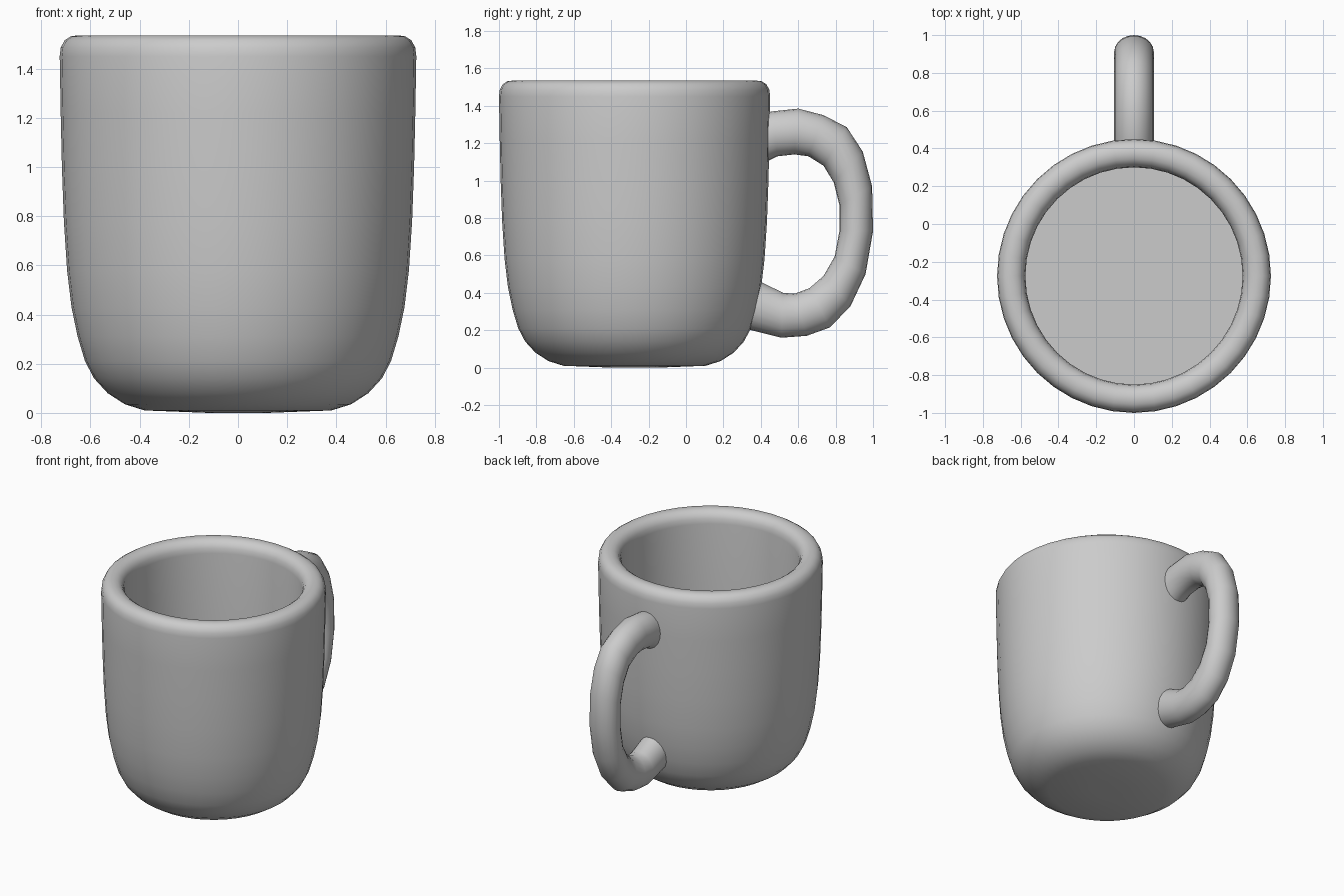
import bpy, bmesh
from math import cos, sin, pi, radians

if "Cube" in bpy.data.objects:
    bpy.data.objects.remove(bpy.data.objects["Cube"])


def skin(name, rings, cap=False):
    """Bridge successive closed rings of points; optionally cap both ends."""
    bm = bmesh.new()
    loops = [[bm.verts.new(p) for p in ring] for ring in rings]
    n = len(loops[0])
    for a, b in zip(loops, loops[1:]):
        for i in range(n):
            j = (i + 1) % n
            bm.faces.new((a[i], a[j], b[j], b[i]))
    if cap:
        bm.faces.new(loops[0])
        bm.faces.new(loops[-1])
    bmesh.ops.remove_doubles(bm, verts=bm.verts, dist=1e-5)
    bmesh.ops.recalc_face_normals(bm, faces=bm.faces)
    mesh = bpy.data.meshes.new(name)
    bm.to_mesh(mesh)
    bm.free()
    obj = bpy.data.objects.new(name, mesh)
    bpy.context.collection.objects.link(obj)
    bpy.ops.object.select_all(action='DESELECT')
    obj.select_set(True)
    bpy.context.view_layer.objects.active = obj
    bpy.ops.object.shade_smooth_by_angle(angle=radians(40))
    return obj


# Cup: (radius, height) from outside bottom, over the rim, to the inner floor
SEG, CUP_Y = 40, -0.275
profile = [
    (0.38, 0.01), (0.46, 0.035), (0.53, 0.08), (0.585, 0.14), (0.622, 0.21),
    (0.652, 0.31), (0.677, 0.43), (0.695, 0.58), (0.708, 0.78), (0.716, 1.0),
    (0.721, 1.22), (0.725, 1.45), (0.721, 1.485), (0.705, 1.515),
    (0.68, 1.531), (0.65, 1.535), (0.62, 1.53), (0.595, 1.512),
    (0.58, 1.485), (0.575, 1.45), (0.575, 0.2),
]
cup = skin("cup_body", [
    [(r * cos(2 * pi * i / SEG), CUP_Y + r * sin(2 * pi * i / SEG), z)
     for i in range(SEG)] for r, z in [(0.12, 0.0)] + profile], cap=True)

# Handle: outer and inner edge (y, z) of each cross-section
sections = [
    ((0.39, 1.355), (0.40, 1.085)), ((0.46, 1.37), (0.49, 1.13)),
    ((0.60, 1.385), (0.58, 1.14)), ((0.735, 1.35), (0.655, 1.13)),
    ((0.86, 1.285), (0.735, 1.08)), ((0.945, 1.155), (0.79, 0.99)),
    ((0.995, 0.97), (0.82, 0.87)), ((1.0, 0.73), (0.82, 0.73)),
    ((0.96, 0.50), (0.795, 0.595)), ((0.88, 0.33), (0.735, 0.49)),
    ((0.77, 0.215), (0.66, 0.425)), ((0.645, 0.17), (0.58, 0.395)),
    ((0.51, 0.16), (0.52, 0.40)), ((0.33, 0.205), (0.385, 0.465)),
]
SIDES, HALF_WIDTH = 20, 0.105
rings = []
for (oy, oz), (iy, iz) in sections:
    cy, cz, dy, dz = (oy + iy) / 2, (oz + iz) / 2, (oy - iy) / 2, (oz - iz) / 2
    rings.append([(HALF_WIDTH * sin(t), cy + dy * cos(t), cz + dz * cos(t))
                  for t in (2 * pi * k / SIDES for k in range(SIDES))])
handle = skin("handle", rings, cap=True)
